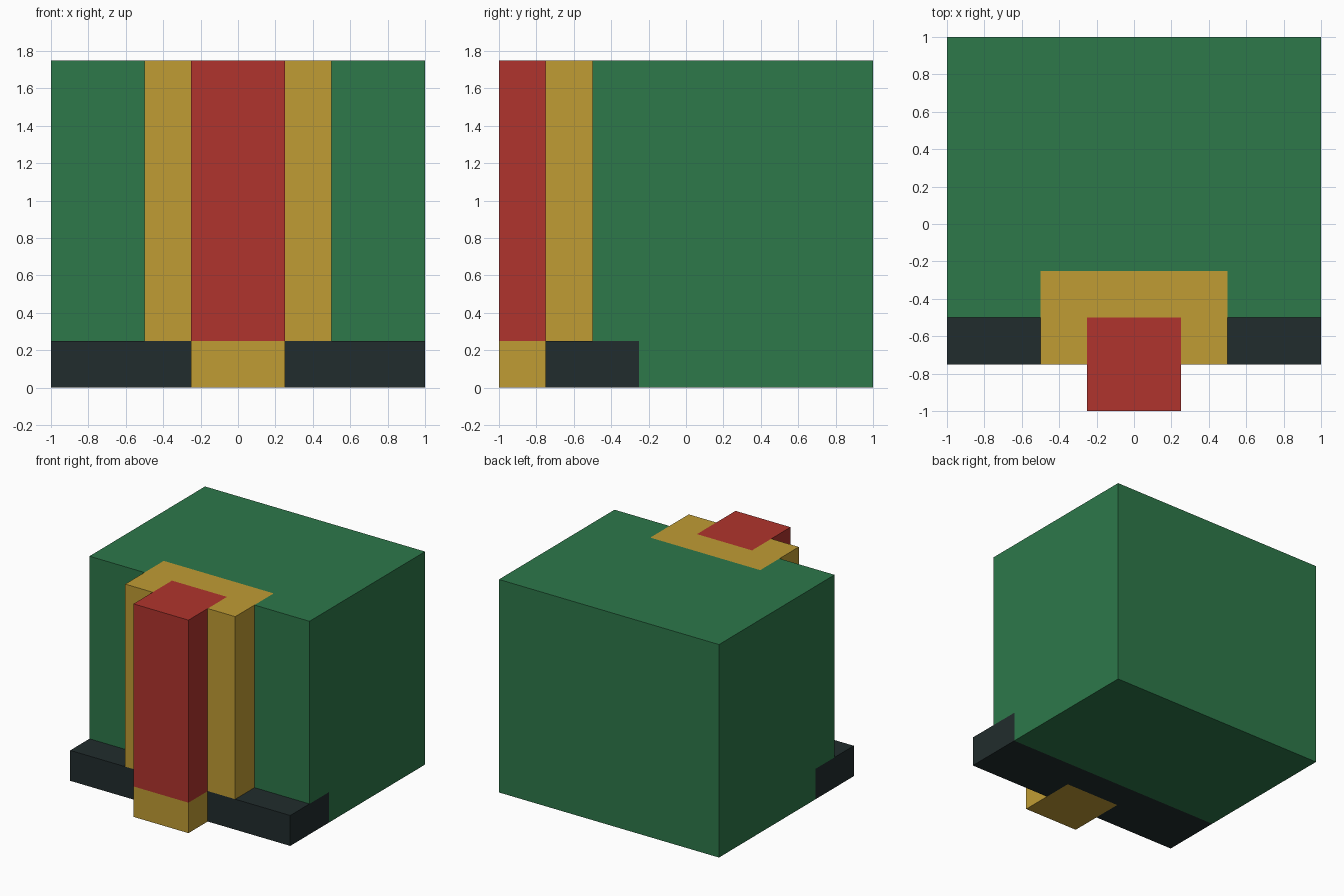
import bpy, bmesh

cube = bpy.data.objects.get("Cube")
if cube:
    bpy.data.objects.remove(cube, do_unlink=True)


def material(name, rgb):
    """Flat material from an 8-bit sRGB colour, stored as linear values."""
    lin = [((c / 255 + 0.055) / 1.055) ** 2.4 for c in rgb]
    mat = bpy.data.materials.new(name)
    mat.use_nodes = True
    mat.diffuse_color = (*lin, 1)
    bsdf = next(n for n in mat.node_tree.nodes if n.type == 'BSDF_PRINCIPLED')
    bsdf.inputs["Base Color"].default_value = (*lin, 1)
    return mat


GREEN = material("green", (45, 120, 74))
GOLD = material("gold", (192, 156, 52))
RED = material("red", (176, 52, 45))
BLACK = material("charcoal", (33, 44, 45))


def prism(name, outline, z0, z1, mat=None):
    """Extrude a plan outline (anticlockwise from above) from z0 up to z1."""
    bm = bmesh.new()
    base = bm.faces.new([bm.verts.new((x, y, z0)) for x, y in outline])
    ext = bmesh.ops.extrude_face_region(bm, geom=[base], use_keep_orig=True)
    top = [v for v in ext["geom"] if isinstance(v, bmesh.types.BMVert)]
    bmesh.ops.translate(bm, verts=top, vec=(0, 0, z1 - z0))
    bmesh.ops.recalc_face_normals(bm, faces=bm.faces[:])
    mesh = bpy.data.meshes.new(name)
    bm.to_mesh(mesh)
    bm.free()
    if mat:
        mesh.materials.append(mat)
    obj = bpy.data.objects.new(name, mesh)
    bpy.context.collection.objects.link(obj)
    return obj


def rect(half_x, y0, y1):
    return [(-half_x, y0), (half_x, y0), (half_x, y1), (-half_x, y1)]


def notched(half_x):
    """Rectangle whose front edge has a slot that receives the pillar."""
    return [(-half_x, -.75), (-.25, -.75), (-.25, -.5), (.25, -.5),
            (.25, -.75), (half_x, -.75), (half_x, -.25), (-half_x, -.25)]


BASE, TOP = 0.25, 1.75

# Main block, recessed along the bottom front and behind the pillar
body = prism("main_block", rect(1, -.5, 1), 0, TOP, GREEN)
cutters = [prism("plinth_cutter", rect(1.2, -.8, -.25), -.2, BASE),
           prism("backing_cutter", rect(.5, -.8, -.25), .1, TOP + .2)]
for cutter in cutters:
    cutter.hide_render = True
    mod = body.modifiers.new(cutter.name, 'BOOLEAN')
    mod.operation, mod.solver, mod.object = 'DIFFERENCE', 'EXACT', cutter

# Apply the cuts and discard the cutters
depsgraph = bpy.context.evaluated_depsgraph_get()
cut_mesh = bpy.data.meshes.new_from_object(body.evaluated_get(depsgraph))
body.modifiers.clear()
body.data = cut_mesh
cut_mesh.materials.clear()
cut_mesh.materials.append(GREEN)
cut_mesh.polygons.foreach_set("material_index", [0] * len(cut_mesh.polygons))
for cutter in cutters:
    bpy.data.objects.remove(cutter, do_unlink=True)

# Plinth, pillar backing, pillar and pillar base
prism("plinth", notched(1), 0, BASE, BLACK)
prism("pillar_backing", notched(.5), BASE, TOP, GOLD)
prism("pillar", rect(.25, -1, -.5), BASE, TOP, RED)
prism("pillar_base", rect(.25, -1, -.5), 0, BASE, GOLD)
